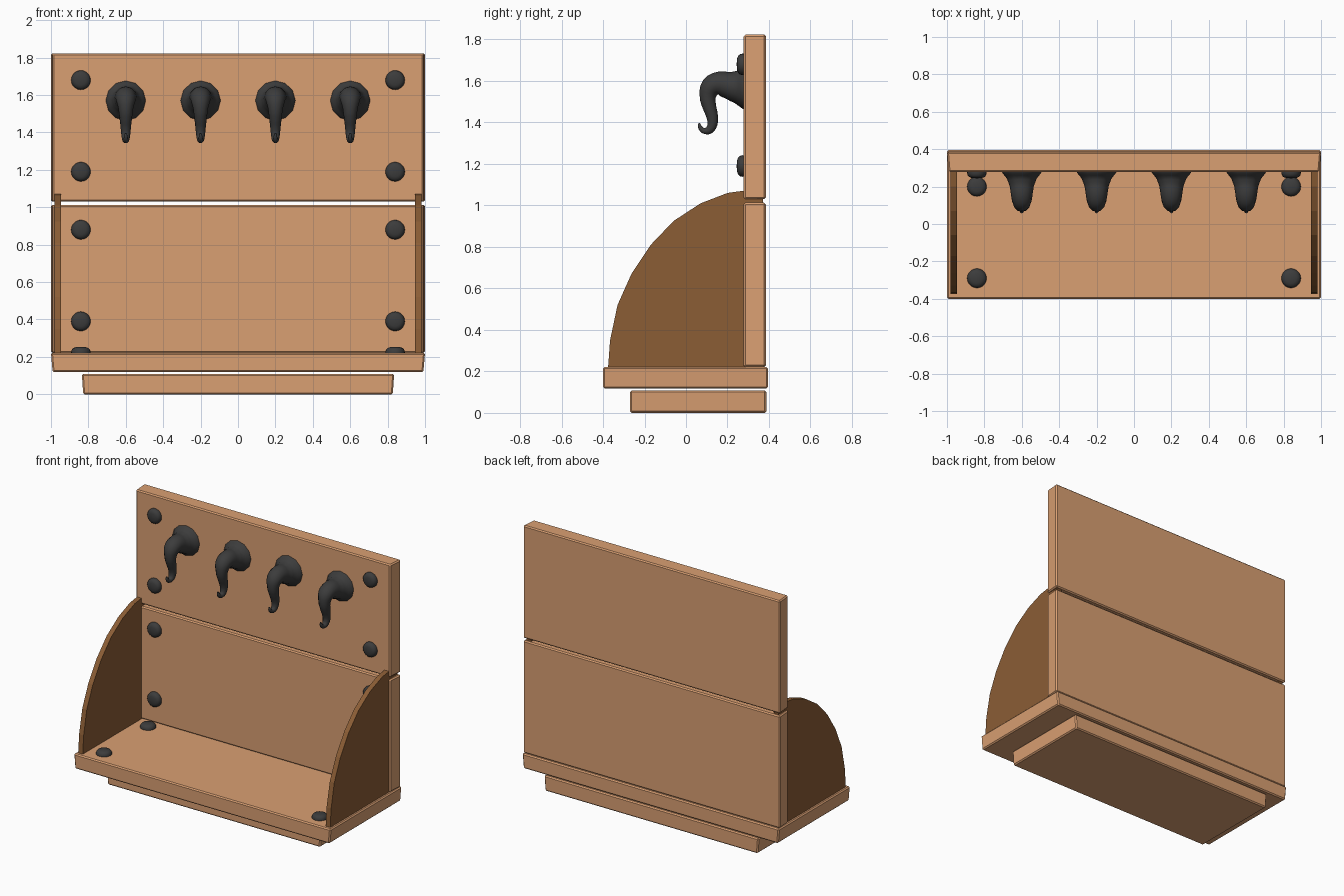
import bpy, bmesh, math
from mathutils import Matrix

if "Cube" in bpy.data.objects:
    bpy.data.objects.remove(bpy.data.objects["Cube"])


def material(name, rgb):
    m = bpy.data.materials.new(name)
    m.diffuse_color = (*rgb, 1)
    m.use_nodes = True
    m.node_tree.nodes["Principled BSDF"].inputs["Base Color"].default_value = m.diffuse_color
    return m


WOOD = material("light_wood", (0.70, 0.35, 0.17))
DARK = material("dark_wood", (0.26, 0.11, 0.036))
METAL = material("dark_metal", (0.045, 0.045, 0.045))


def finish(bm, name, mat):
    bmesh.ops.recalc_face_normals(bm, faces=bm.faces)
    me = bpy.data.meshes.new(name)
    bm.to_mesh(me)
    bm.free()
    ob = bpy.data.objects.new(name, me)
    bpy.context.collection.objects.link(ob)
    me.materials.append(mat)
    return ob


def board(name, lo, hi, taper_axis):
    """Bevelled plank whose low side on taper_axis is slightly narrower in x."""
    bm = bmesh.new()
    bmesh.ops.create_cube(bm, size=1)
    for v in bm.verts:
        narrow = 0.991 if v.co[taper_axis] < 0 else 1
        for i in range(3):
            v.co[i] = lo[i] + (v.co[i] + 0.5) * (hi[i] - lo[i])
        v.co.x *= narrow
    bmesh.ops.bevel(bm, geom=bm.edges[:], offset=0.008, segments=1,
                    affect='EDGES', profile=0.5)
    finish(bm, name, mat=WOOD)


# Planks
board("base_plank", (-0.835, -0.27, 0), (0.835, 0.387, 0.108), 2)
board("shelf_plank", (-1, -0.4, 0.118), (1, 0.395, 0.222), 2)
board("lower_back_plank", (-1, 0.278, 0.222), (1, 0.385, 1.013), 1)
board("upper_back_plank", (-1, 0.278, 1.03), (1, 0.385, 1.823), 1)

# Curved side panels, running back into the gap between the planks
outline = [(0.372, 0.2), (-0.377, 0.2), (-0.366, 0.35), (-0.33, 0.52),
           (-0.263, 0.67), (-0.17, 0.81), (-0.06, 0.925), (0.07, 1.01),
           (0.2, 1.06), (0.285, 1.072), (0.372, 1.072)]
for side, label in ((-1, "left"), (1, "right")):
    bm = bmesh.new()
    face = bm.faces.new([bm.verts.new((side * 0.946, y, z)) for y, z in outline])
    ext = bmesh.ops.extrude_face_region(bm, geom=[face])
    bmesh.ops.translate(bm, vec=(side * 0.035, 0, 0),
                        verts=[e for e in ext["geom"] if isinstance(e, bmesh.types.BMVert)])
    finish(bm, label + "_side_panel", DARK)


# Rounded screw heads
def screw(name, matrix):
    bm = bmesh.new()
    prof = [(0.05, -0.015), (0.052, 0.005), (0.049, 0.018), (0.041, 0.027),
            (0.027, 0.032), (0, 0.034)]
    vs = [bm.verts.new((r, 0, h)) for r, h in prof]
    es = [bm.edges.new(p) for p in zip(vs, vs[1:])]
    bmesh.ops.spin(bm, geom=vs + es, axis=(0, 0, 1), cent=(0, 0, 0),
                   angle=2 * math.pi, steps=20)
    bmesh.ops.remove_doubles(bm, verts=bm.verts, dist=1e-4)
    bmesh.ops.holes_fill(bm, edges=bm.edges)
    bmesh.ops.transform(bm, matrix=matrix, verts=bm.verts)
    for f in bm.faces:
        f.smooth = len(f.verts) < 5
    finish(bm, name, METAL)


face_front = Matrix.Rotation(math.radians(90), 4, 'X')
for x in (-0.84, 0.84):
    for z in (0.39, 0.88, 1.19, 1.68):
        screw("back_screw", Matrix.Translation((x, 0.278, z)) @ face_front)
    for y in (-0.29, 0.2):
        screw("shelf_screw", Matrix.Translation((x, y, 0.22)))

# Hooks: tapered tube along a curled path (y, z, radius)
path = [(0.30, 1.571, 0.112), (0.278, 1.571, 0.107), (0.24, 1.573, 0.078),
        (0.20, 1.580, 0.064), (0.16, 1.587, 0.058), (0.122, 1.571, 0.052),
        (0.105, 1.525, 0.039), (0.113, 1.475, 0.033), (0.126, 1.43, 0.028),
        (0.127, 1.39, 0.024), (0.112, 1.364, 0.020), (0.092, 1.359, 0.015),
        (0.076, 1.366, 0.012), (0.066, 1.382, 0.009), (0.063, 1.396, 0.005)]
for x in (-0.6, -0.2, 0.2, 0.6):
    cu = bpy.data.curves.new("hook", 'CURVE')
    cu.dimensions = '3D'
    cu.bevel_depth = 1
    cu.bevel_resolution = 4
    cu.resolution_u = 3
    cu.use_fill_caps = True
    sp = cu.splines.new('BEZIER')
    sp.bezier_points.add(len(path) - 1)
    for p, (y, z, r) in zip(sp.bezier_points, path):
        p.co = (x, y, z)
        p.radius = r
        p.handle_left_type = p.handle_right_type = 'AUTO'
    cu.materials.append(METAL)
    ob = bpy.data.objects.new("hook", cu)
    bpy.context.collection.objects.link(ob)
    bpy.ops.object.select_all(action='DESELECT')
    ob.select_set(True)
    bpy.context.view_layer.objects.active = ob
    bpy.ops.object.convert(target='MESH')
    bpy.ops.object.shade_smooth_by_angle(angle=math.radians(60))
